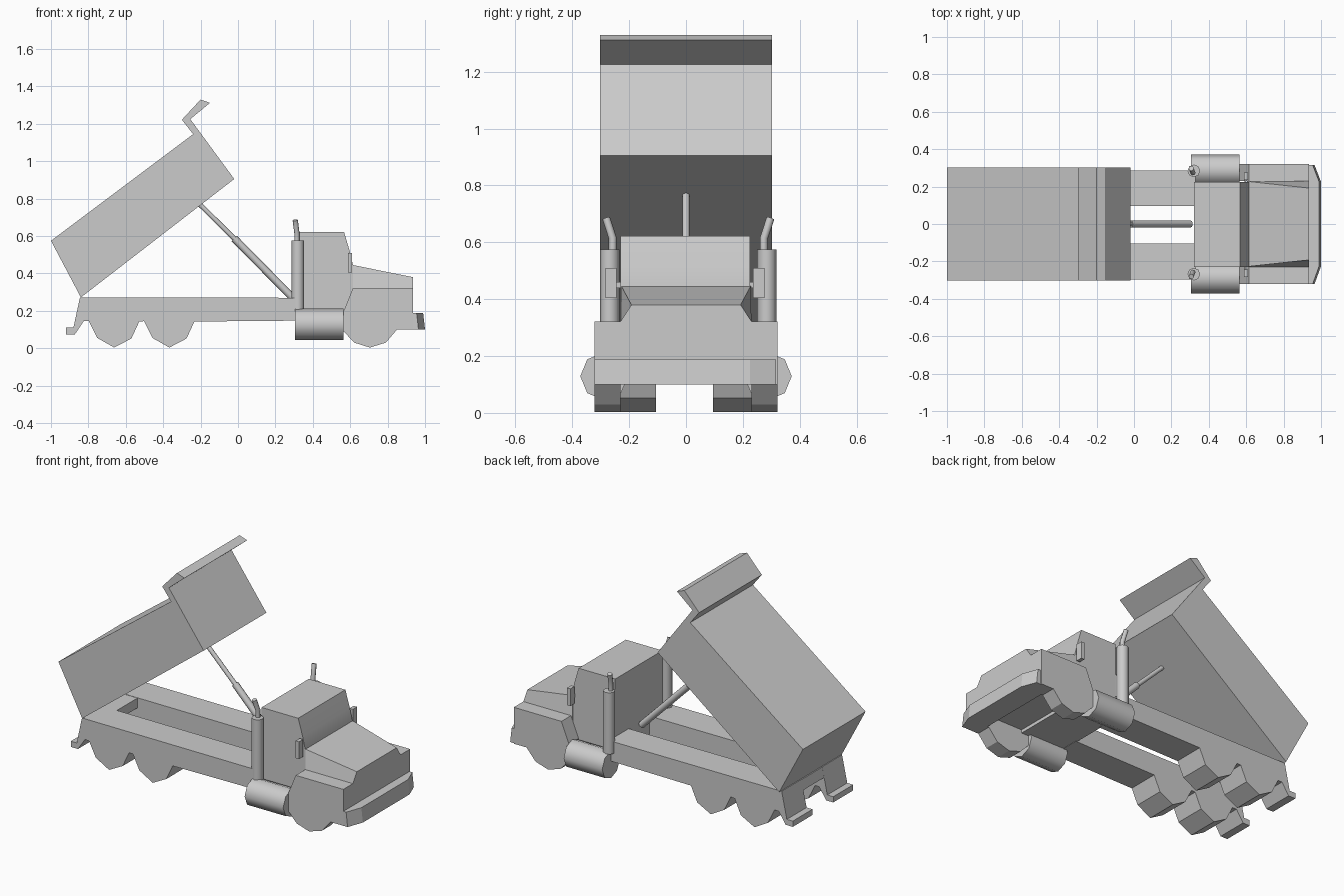
import bpy, bmesh, math
from mathutils import Vector

if "Cube" in bpy.data.objects:
    bpy.data.objects.remove(bpy.data.objects["Cube"])


def loft(name, rings, smooth=None):
    """Join equal-sized rings of points and cap both ends."""
    bm = bmesh.new()
    vs = [[bm.verts.new(p) for p in ring] for ring in rings]
    n = len(vs[0])
    for a, b in zip(vs, vs[1:]):
        for i in range(n):
            j = (i + 1) % n
            bm.faces.new((a[i], a[j], b[j], b[i]))
    bm.faces.new(vs[0])
    bm.faces.new(vs[-1])
    bmesh.ops.recalc_face_normals(bm, faces=bm.faces)
    me = bpy.data.meshes.new(name)
    bm.to_mesh(me)
    bm.free()
    ob = bpy.data.objects.new(name, me)
    bpy.context.collection.objects.link(ob)
    if smooth:
        bpy.ops.object.select_all(action='DESELECT')
        ob.select_set(True)
        bpy.context.view_layer.objects.active = ob
        bpy.ops.object.shade_smooth_by_angle(angle=math.radians(smooth))
    return ob


def prism(name, profile, y0, y1, smooth=None):
    """Extrude an x/z profile from y0 to y1."""
    return loft(name, [[(x, y, z) for x, z in profile] for y in (y0, y1)], smooth)


def box(name, x0, x1, y0, y1, z0, z1):
    return prism(name, [(x0, z0), (x1, z0), (x1, z1), (x0, z1)], y0, y1)


def tube(name, path, r, sides=8):
    """Round bar swept along a short path."""
    pts = [Vector(p) for p in path]
    rings = []
    for i, p in enumerate(pts):
        d = (pts[min(i + 1, len(pts) - 1)] - pts[max(i - 1, 0)]).normalized()
        u = Vector((0, 1, 0)) - d * d.y
        u.normalize()
        v = d.cross(u)
        rings.append([p + r * (u * math.cos(t) + v * math.sin(t))
                      for t in (2 * math.pi * k / sides for k in range(sides))])
    return loft(name, rings, 50)


# raised dump bed with its cab guard
prism("dump_bed", [(-1, 0.575), (-0.84, 0.272), (-0.02, 0.905), (-0.255, 1.225),
                   (-0.15, 1.312), (-0.2, 1.33), (-0.3, 1.222), (-0.24, 1.145)],
      -0.302, 0.302)

# chassis rails: rear lip and two half-sunk wheels in one profile
rail = [(-0.845, 0.272), (-0.88, 0.11), (-0.92, 0.11), (-0.92, 0.075), (-0.872, 0.075),
        (-0.825, 0.145), (-0.797, 0.145)]
for cx in (-0.662, -0.367):
    rail += [(cx - 0.135, 0.145), (cx - 0.09, 0.055), (cx, 0.004),
             (cx + 0.092, 0.052), (cx + 0.134, 0.143)]
rail = rail[:6] + rail[7:] + [(0.33, 0.148), (0.33, 0.27)]
prism("chassis_rail_right", rail, -0.297, -0.105)
prism("chassis_rail_left", rail, 0.095, 0.285)
prism("rear_cross_member", [(-0.845, 0.27), (-0.858, 0.21), (-0.745, 0.21), (-0.745, 0.27)],
      -0.11, 0.10)

# hydraulic ram
tube("ram_cylinder", [(0.3, 0, 0.262), (-0.02, 0, 0.587)], 0.02)
tube("ram_piston", [(-0.01, 0, 0.577), (-0.22, 0, 0.785)], 0.013)

# cab
prism("cab", [(0.32, 0.15), (0.32, 0.622), (0.567, 0.622), (0.597, 0.52),
              (0.615, 0.445), (0.615, 0.15)], -0.23, 0.225, 30)

# hood tapering to the front
loft("hood", [[(x, -0.23, 0.17), (x, -0.23, 0.322), (x, -w, z),
               (x, w, z), (x, 0.23, 0.322), (x, 0.23, 0.17)]
              for x, w, z in ((0.605, 0.228, 0.447), (0.936, 0.192, 0.38))])

# nose panel and bumper with chamfered corners
box("nose", 0.86, 0.936, -0.315, 0.31, 0.1, 0.322)
loft("bumper", [[(0.93, -0.32, z), (0.955 + d, -0.322, z), (0.99 + d, -0.225, z),
                 (0.99 + d, 0.225, z), (0.955 + d, 0.316, z), (0.93, 0.316, z)]
                for z, d in ((0.1, 0.01), (0.188, 0.0))])

# paired side parts
fender = [(0.565, 0.2), (0.615, 0.322), (0.936, 0.322), (0.936, 0.1), (0.85, 0.1),
          (0.79, 0.03), (0.705, 0.004), (0.622, 0.03), (0.565, 0.09)]
for side, s in (("right", -1), ("left", 1)):
    prism("front_fender_wheel_" + side, fender, s * 0.23, s * 0.322)
    tube("fuel_tank_" + side, [(0.305, s * 0.288, 0.129), (0.565, s * 0.288, 0.129)], 0.084)
    y = s * 0.276 + 0.008
    tube("exhaust_muffler_" + side, [(0.32, y, 0.2), (0.32, y, 0.575)], 0.034)
    tube("exhaust_pipe_" + side, [(0.315, y - s * 0.01, 0.56), (0.315, y - s * 0.01, 0.615),
                                  (0.306, y + s * 0.013, 0.685)], 0.014)
    m = s * 0.26 - 0.004
    box("mirror_" + side, 0.587, 0.61, m - 0.02, m + 0.02, 0.405, 0.51)
    box("mirror_bracket_" + side, 0.59, 0.6, s * 0.22, m, 0.44, 0.46)
